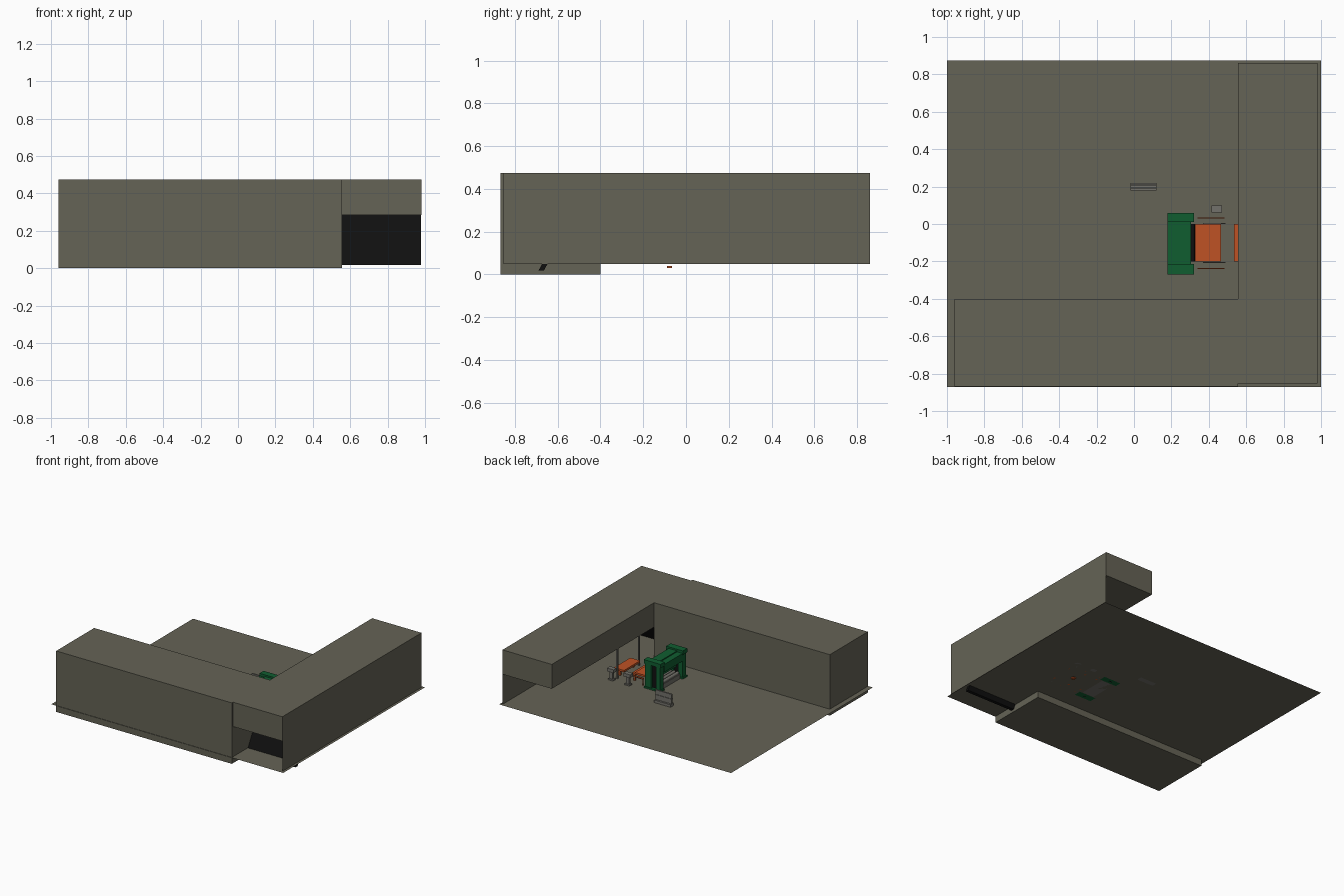
import bpy, bmesh, math
from mathutils import Vector

cube = bpy.data.objects.get("Cube")
if cube:
    bpy.data.objects.remove(cube, do_unlink=True)


def material(name, rgb):
    m = bpy.data.materials.new(name)
    m.use_nodes = True
    m.diffuse_color = (*rgb, 1)
    b = m.node_tree.nodes["Principled BSDF"]
    b.inputs["Base Color"].default_value = (*rgb, 1)
    b.inputs["Roughness"].default_value = 0.8
    return m


STONE = material("warm grey", (0.130, 0.125, 0.092))
BLACK = material("black", (0.005, 0.005, 0.005))
GREEN = material("machine green", (0.005, 0.110, 0.030))
ORANGE = material("orange", (0.52, 0.085, 0.018))
STEEL = material("steel grey", (0.17, 0.165, 0.145))


def add(name, bm, mat):
    me = bpy.data.meshes.new(name)
    bm.to_mesh(me)
    bm.free()
    ob = bpy.data.objects.new(name, me)
    bpy.context.collection.objects.link(ob)
    me.materials.append(mat)
    return ob


def box(name, x, y, z, mat):
    """Box from (min, max) ranges."""
    bm = bmesh.new()
    bmesh.ops.create_cube(bm, size=1)
    for v in bm.verts:
        v.co = Vector([r[0] if c < 0 else r[1] for c, r in zip(v.co, (x, y, z))])
    return add(name, bm, mat)


def sheet(name, pts, mat):
    bm = bmesh.new()
    bm.faces.new([bm.verts.new(p) for p in pts])
    return add(name, bm, mat)


def prism(name, profile, x, mat):
    """Extrude a (y, z) profile along x."""
    bm = bmesh.new()
    f = bm.faces.new([bm.verts.new((x[0], p[0], p[1])) for p in profile])
    r = bmesh.ops.extrude_face_region(bm, geom=[f])
    verts = [g for g in r["geom"] if isinstance(g, bmesh.types.BMVert)]
    bmesh.ops.translate(bm, verts=verts, vec=(x[1] - x[0], 0, 0))
    bmesh.ops.recalc_face_normals(bm, faces=bm.faces)
    return add(name, bm, mat)


def roller(name, x, z, r, y, mat):
    bpy.ops.mesh.primitive_cylinder_add(
        vertices=16, radius=r, depth=y[1] - y[0],
        location=(x, (y[0] + y[1]) / 2, z), rotation=(math.pi / 2, 0, 0))
    ob = bpy.context.object
    ob.name = name
    ob.data.materials.append(mat)
    bpy.ops.object.shade_smooth_by_angle()


F = 0.05    # floor level
C = 0.285   # underside of the side wing

# Floor and building masses
sheet("floor", [(-1, -.872, F), (1, -.872, F), (1, .874, F), (-1, .874, F)], STONE)
box("front_block", (-.96, .555), (-.868, -.40), (0, .475), STONE)
box("side_wing", (.555, .98), (-.853, .86), (C, .475), STONE)
sheet("side_wall", [(.98, -.853, F), (.98, .86, F), (.98, .86, C), (.98, -.853, C)], STONE)

# Sloping black panel in the passage under the wing
prism("sloping_panel", [(-.69, .018), (-.665, .018), (-.52, C - .001), (-.545, C - .001)],
      (.557, .979), BLACK)

# Green press: two end frames, each with legs, cap and feet
for side, y in (("left", (.01, .06)), ("right", (-.27, -.215))):
    for part, x in (("front", (.185, .222)), ("back", (.262, .315))):
        box(f"{side}_{part}_leg", x, (y[0] + .005, y[1] - .005), (F, .25), GREEN)
    box(f"{side}_frame_core", (.222, .262), (y[0] + .02, y[1] - .02), (F, .25), BLACK)
    box(f"{side}_frame_cap", (.178, .322), y, (.24, .27), GREEN)
    box(f"{side}_frame_foot", (.178, .322), y, (F, .062), GREEN)

# Press crossbeam, ram and rollers
box("crossbeam", (.18, .305), (-.215, .01), (.19, .25), GREEN)
box("crossbeam_rib", (.228, .30), (-.215, .01), (.25, .258), GREEN)
box("press_ram", (.225, .275), (-.205, .0), (.14, .19), GREEN)
box("press_bed", (.20, .30), (-.21, .005), (F, .085), STEEL)
for x in (.215, .245, .275):
    roller("bed_roller", x, .093, .013, (-.205, 0), STEEL)
roller("infeed_roller", .315, .105, .010, (-.20, 0), BLACK)

# Orange feed table
box("feed_table", (.325, .44), (-.20, 0), (.10, .115), ORANGE)
box("feed_table_lip", (.44, .465), (-.20, 0), (.09, .108), ORANGE)
for x in (.335, .44):
    for y in (-.195, -.015):
        box("table_leg", (x, x + .014), (y, y + .014), (F, .10), ORANGE)
for y in (-.208, .0):
    box("table_side_bar", (.37, .49), (y, y + .006), (.08, .09), STEEL)
for y in (-.238, .032):
    box("guard_rail", (.34, .485), (y - .003, y + .003), (.10, .11), ORANGE)
    for x in (.345, .475):
        box("guard_post", (x, x + .006), (y - .003, y + .003), (F, .10), ORANGE)

# Second table reaching under the wing
box("rear_table", (.535, .62), (-.20, 0), (.09, .105), ORANGE)
for y in (-.19, -.025):
    box("rear_table_leg", (.575, .59), (y, y + .015), (F, .09), ORANGE)
box("table_anchor", (.485, .51), (-.09, -.065), (.03, .04), ORANGE)

# Hanging posts below the wing
for y in (-.23, .04):
    box("wing_post", (.56, .572), (y - .006, y + .006), (F, C), STEEL)

# Control pedestals
for x, y in ((.442, .08), (.585, .078)):
    box("pedestal_foot", (x - .022, x + .022), (y - .016, y + .016), (F, .06), STEEL)
    box("pedestal_stem", (x - .012, x + .012), (y - .010, y + .010), (.06, .115), STEEL)
    box("pedestal_head", (x - .028, x + .028), (y - .018, y + .018), (.115, .14), STEEL)

# Free-standing barrier
box("barrier_base", (-.02, .12), (.18, .22), (F, .07), STEEL)
box("barrier_panel", (-.02, .12), (.194, .206), (.07, .145), STEEL)
box("barrier_band", (-.02, .12), (.19, .21), (.10, .11), STEEL)
